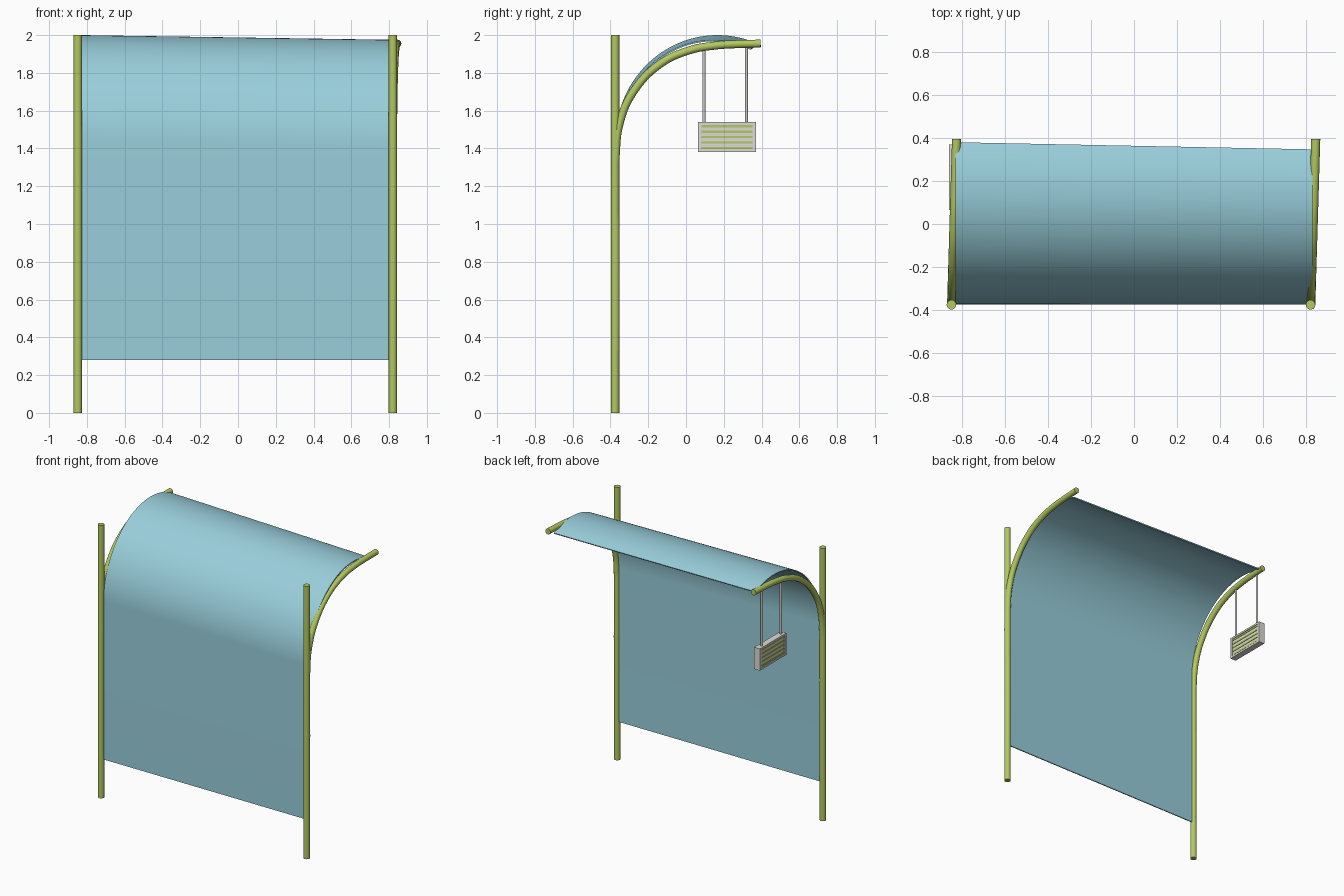
import bpy, bmesh, math
from mathutils import Vector

old = bpy.data.objects.get("Cube")
if old:
    bpy.data.objects.remove(old, do_unlink=True)


def material(name, r, g, b):
    m = bpy.data.materials.new(name)
    m.use_nodes = True
    m.diffuse_color = (r, g, b, 1)
    m.node_tree.nodes["Principled BSDF"].inputs["Base Color"].default_value = (r, g, b, 1)
    return m


GREEN = material("lime green", 0.45, 0.58, 0.12)
BLUE = material("pale blue", 0.32, 0.62, 0.71)
GREY = material("light grey", 0.72, 0.71, 0.67)
STEEL = material("steel grey", 0.58, 0.58, 0.54)


def activate(ob):
    bpy.ops.object.select_all(action='DESELECT')
    ob.select_set(True)
    bpy.context.view_layer.objects.active = ob


def smooth(ob):
    activate(ob)
    bpy.ops.object.shade_smooth_by_angle(angle=math.radians(40))


def finish(ob, name, mat):
    ob.name = name
    ob.data.name = name
    ob.data.materials.append(mat)
    return ob


def rod(name, x, y, z0, z1, radius, mat):
    bpy.ops.mesh.primitive_cylinder_add(vertices=20, radius=radius, depth=z1 - z0,
                                        location=(x, y, (z0 + z1) / 2))
    smooth(finish(bpy.context.object, name, mat))


def box(name, center, size, mat):
    bpy.ops.mesh.primitive_cube_add(size=1, location=center)
    ob = finish(bpy.context.object, name, mat)
    ob.scale = size
    bpy.ops.object.transform_apply(location=False, rotation=False, scale=True)


def tube(name, points, radius, mat):
    cu = bpy.data.curves.new(name, 'CURVE')
    cu.dimensions = '3D'
    cu.bevel_depth = radius
    cu.bevel_resolution = 4
    cu.use_fill_caps = True
    cu.resolution_u = 8
    sp = cu.splines.new('BEZIER')
    sp.bezier_points.add(len(points) - 1)
    for bp, p in zip(sp.bezier_points, points):
        bp.co = p
        bp.handle_left_type = bp.handle_right_type = 'AUTO'
    ob = bpy.data.objects.new(name, cu)
    bpy.context.collection.objects.link(ob)
    activate(ob)
    bpy.ops.object.convert(target='MESH')
    smooth(finish(bpy.context.object, name, mat))


# Upright posts and the curved arms that sweep back from them
arm_profile = [(-0.373, 0.33), (-0.372, 0.9), (-0.371, 1.38), (-0.352, 1.53), (-0.285, 1.69),
               (-0.14, 1.845), (0.02, 1.92), (0.15, 1.944), (0.27, 1.952), (0.395, 1.955)]
for side, x in (("right", -0.848), ("left", 0.82)):
    rod(side + "_post", x, -0.375, 0, 2, 0.022, GREEN)
    tube(side + "_arm", [(x + 0.001 + 0.03 * (y + 0.373), y, z) for y, z in arm_profile],
         0.021, GREEN)


# Curved canopy sheet: wall plus arched roof, with a slightly tighter arch on the left
def sheet_profile(x, depth, spring, peak, y_end, steps=40):
    cy = -0.37 + depth
    end = math.pi / 2 + math.asin((y_end - cy) / depth)
    pts = [Vector((x, -0.37, 0.28))]
    for i in range(steps + 1):
        a = end * i / steps
        pts.append(Vector((x, cy - depth * math.cos(a),
                           spring + (peak - spring) * math.sin(a))))
    return pts


bm = bmesh.new()
rows = [[bm.verts.new(p) for p in prof] for prof in
        (sheet_profile(-0.828, 0.536, 1.44, 1.996, 0.378),
         sheet_profile(0.828, 0.515, 1.40, 1.971, 0.345))]
for i in range(len(rows[0]) - 1):
    bm.faces.new((rows[0][i], rows[1][i], rows[1][i + 1], rows[0][i + 1]))
me = bpy.data.meshes.new("canopy_sheet")
bm.to_mesh(me)
bm.free()
sheet = bpy.data.objects.new("canopy_sheet", me)
bpy.context.collection.objects.link(sheet)
finish(sheet, "canopy_sheet", BLUE)
solid = sheet.modifiers.new("thickness", 'SOLIDIFY')
solid.thickness = 0.008
solid.offset = 0
activate(sheet)
bpy.ops.object.modifier_apply(modifier=solid.name)
smooth(sheet)

# Hanging sign: two rods, a framed board and stripes on both faces
SIGN_X, SIGN_Y, SIGN_Z = -0.835, 0.217, 1.46
for label, y in (("front", 0.095), ("back", 0.32)):
    rod(label + "_hanger", SIGN_X, y, 1.53, 1.94, 0.008, STEEL)
box("sign_board", (SIGN_X, SIGN_Y, SIGN_Z), (0.036, 0.28, 0.135), GREY)
for s in (-1, 1):
    box("sign_frame_rail", (SIGN_X, SIGN_Y, SIGN_Z + s * 0.0735), (0.046, 0.306, 0.013), GREY)
    box("sign_frame_end", (SIGN_X, SIGN_Y + s * 0.1445, SIGN_Z), (0.046, 0.017, 0.16), GREY)
    for i in range(5):
        box("sign_stripe", (SIGN_X + s * 0.019, SIGN_Y, SIGN_Z - 0.058 + i * 0.029),
            (0.004, 0.27, 0.012), GREEN)
